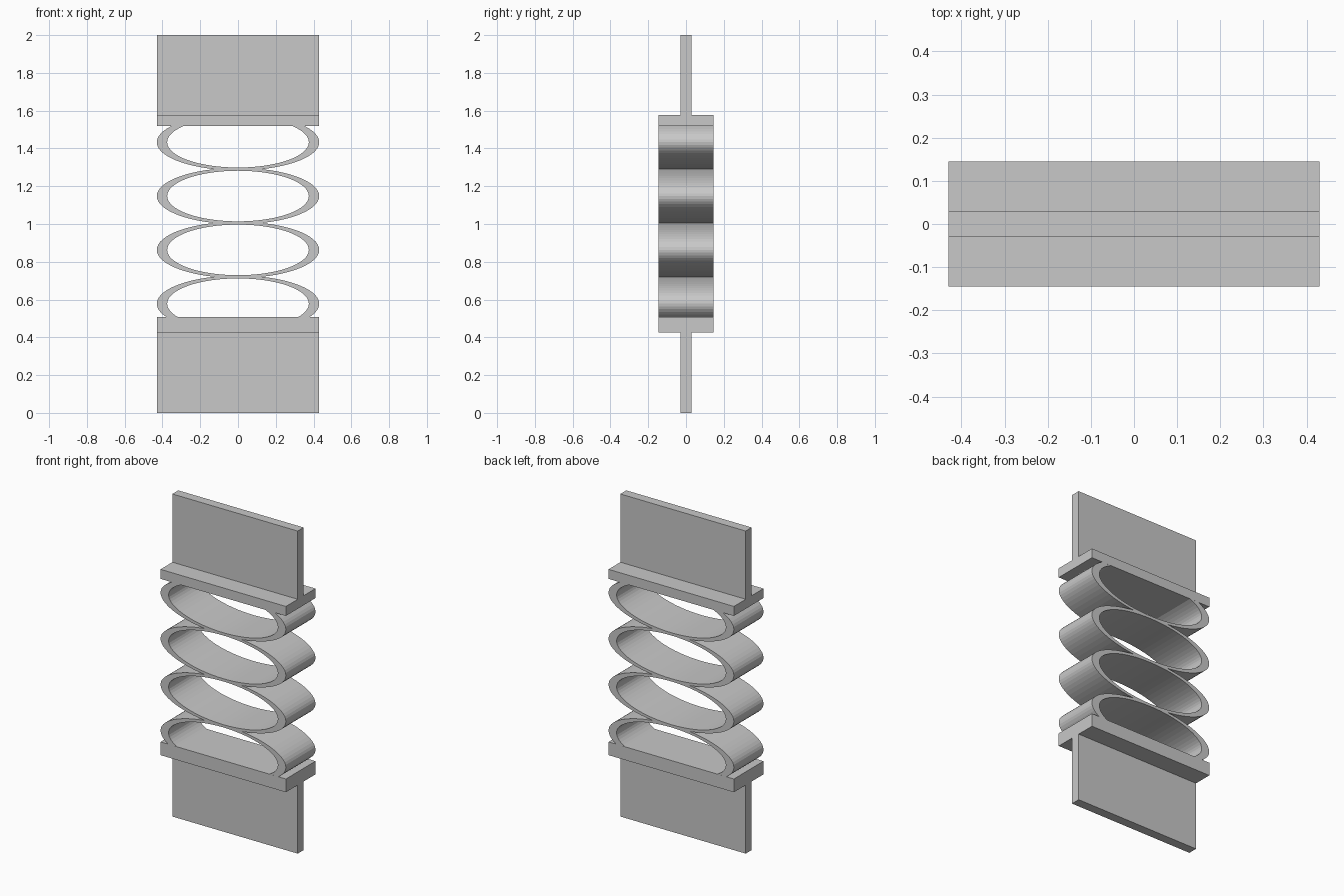
import bpy
import bmesh
from math import cos, sin, tau

cube = bpy.data.objects.get("Cube")
if cube:
    bpy.data.objects.remove(cube, do_unlink=True)

# Single grey finish
GREY = (0.58, 0.58, 0.58, 1)
grey = bpy.data.materials.new("plain grey")
grey.use_nodes = True
grey.diffuse_color = GREY
grey.node_tree.nodes["Principled BSDF"].inputs["Base Color"].default_value = GREY

WIDTH, DEPTH = 0.43, 0.145
SEGMENTS = 64


def add_object(name, bm):
    bmesh.ops.recalc_face_normals(bm, faces=bm.faces)
    mesh = bpy.data.meshes.new(name)
    bm.to_mesh(mesh)
    bm.free()
    mesh.materials.append(grey)
    obj = bpy.data.objects.new(name, mesh)
    bpy.context.collection.objects.link(obj)
    return obj


def t_bracket(name, end, shelf, tip):
    """Extrude a T profile: thin tab to `end`, wide plate from `shelf` to `tip`."""
    tab = 0.029
    half = [(tab, end), (tab, shelf), (DEPTH, shelf), (DEPTH, tip)]
    profile = half + [(-y, z) for y, z in reversed(half)]
    bm = bmesh.new()
    face = bm.faces.new([bm.verts.new((-WIDTH, y, z)) for y, z in profile])
    ext = bmesh.ops.extrude_face_region(bm, geom=[face])
    verts = [v for v in ext["geom"] if isinstance(v, bmesh.types.BMVert)]
    bmesh.ops.translate(bm, verts=verts, vec=(2 * WIDTH, 0, 0))
    add_object(name, bm)


def oval_ring(name, centre):
    """Oval band, wider at its sides; ends tuck inside the bracket plates."""
    bm = bmesh.new()
    loops = []
    for rx, rz, y in ((WIDTH, 0.149, -DEPTH), (WIDTH, 0.149, DEPTH),
                      (0.375, 0.134, DEPTH), (0.375, 0.134, -DEPTH)):
        loop = []
        for i in range(SEGMENTS):
            a = tau * i / SEGMENTS
            z = min(max(centre + rz * sin(a), 0.435), 1.565)
            loop.append(bm.verts.new((rx * cos(a), y * 0.999, z)))
        loops.append(loop)
    for k in range(4):
        a, b = loops[k], loops[(k + 1) % 4]
        for i in range(SEGMENTS):
            j = (i + 1) % SEGMENTS
            bm.faces.new((a[i], a[j], b[j], b[i]))
    add_object(name, bm)


# Mounting brackets
t_bracket("lower_bracket", 0, 0.425, 0.507)
t_bracket("upper_bracket", 2, 1.577, 1.518)

# Stack of spring rings
for n in range(4):
    oval_ring(f"spring_ring_{n + 1}", 0.578 + 0.285 * n)
